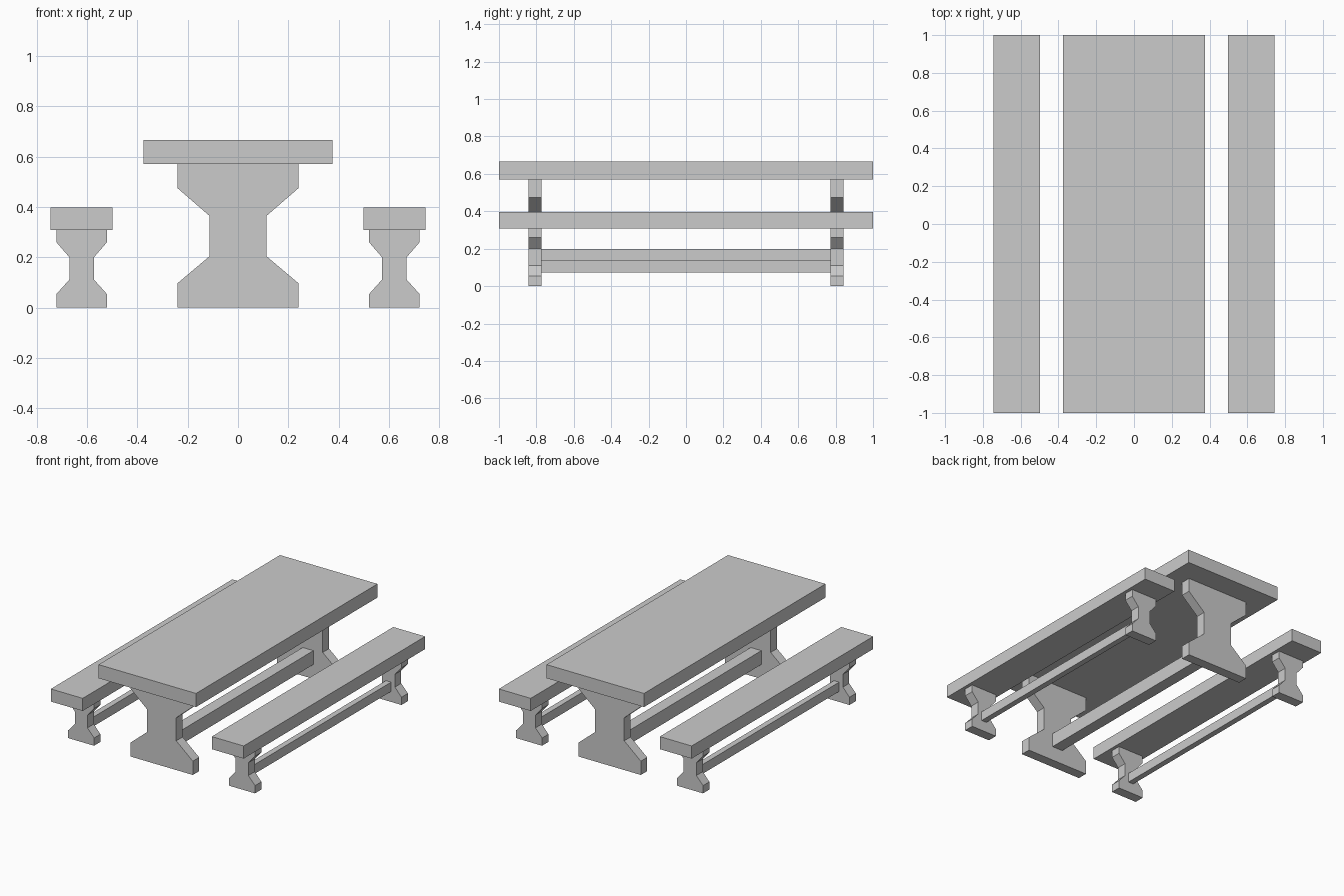
import bpy, bmesh

if "Cube" in bpy.data.objects:
    bpy.data.objects.remove(bpy.data.objects["Cube"])


def box(name, x, y, z):
    """Box from (min, max) ranges."""
    bm = bmesh.new()
    bmesh.ops.create_cube(bm, size=1)
    for v in bm.verts:
        for i, (lo, hi) in enumerate((x, y, z)):
            v.co[i] = lo if v.co[i] < 0 else hi
    return finish(name, bm)


def pedestal(name, cx, half, y0, y1):
    """Waisted leg: right-hand (half width, z) profile mirrored and extruded in y."""
    pts = [(cx + w, y0, z) for w, z in half]
    pts += [(cx - w, y0, z) for w, z in reversed(half)]
    bm = bmesh.new()
    face = bm.faces.new([bm.verts.new(p) for p in pts])
    ext = bmesh.ops.extrude_face_region(bm, geom=[face])["geom"]
    for v in ext:
        if isinstance(v, bmesh.types.BMVert):
            v.co.y = y1
    return finish(name, bm)


def finish(name, bm):
    bmesh.ops.recalc_face_normals(bm, faces=bm.faces)
    mesh = bpy.data.meshes.new(name)
    bm.to_mesh(mesh)
    bm.free()
    obj = bpy.data.objects.new(name, mesh)
    bpy.context.collection.objects.link(obj)
    return obj


def trestle(name, cx, top_half, top_z, profile, rail_half, rail_z):
    # Flat top, two waisted legs and the rail joining them
    box(name + "_top", (cx - top_half, cx + top_half), (-1, 1), top_z)
    pedestal(name + "_front_leg", cx, profile, -0.842, -0.772)
    pedestal(name + "_back_leg", cx, profile, 0.772, 0.842)
    box(name + "_rail", (cx - rail_half, cx + rail_half), (-0.772, 0.772), rail_z)


table_leg = [(0.241, 0), (0.241, 0.096), (0.113, 0.204), (0.113, 0.364),
             (0.241, 0.475), (0.241, 0.57)]
bench_leg = [(0.1, 0), (0.1, 0.054), (0.049, 0.111), (0.049, 0.2),
             (0.1, 0.259), (0.1, 0.309)]

# Table
trestle("table", 0, 0.376, (0.57, 0.665), table_leg, 0.041, (0.1, 0.197))

# Benches on both sides
for side, sx in (("left", -1), ("right", 1)):
    trestle(side + "_bench", sx * 0.621, 0.123, (0.309, 0.397), bench_leg,
            0.02, (0.073, 0.138))
